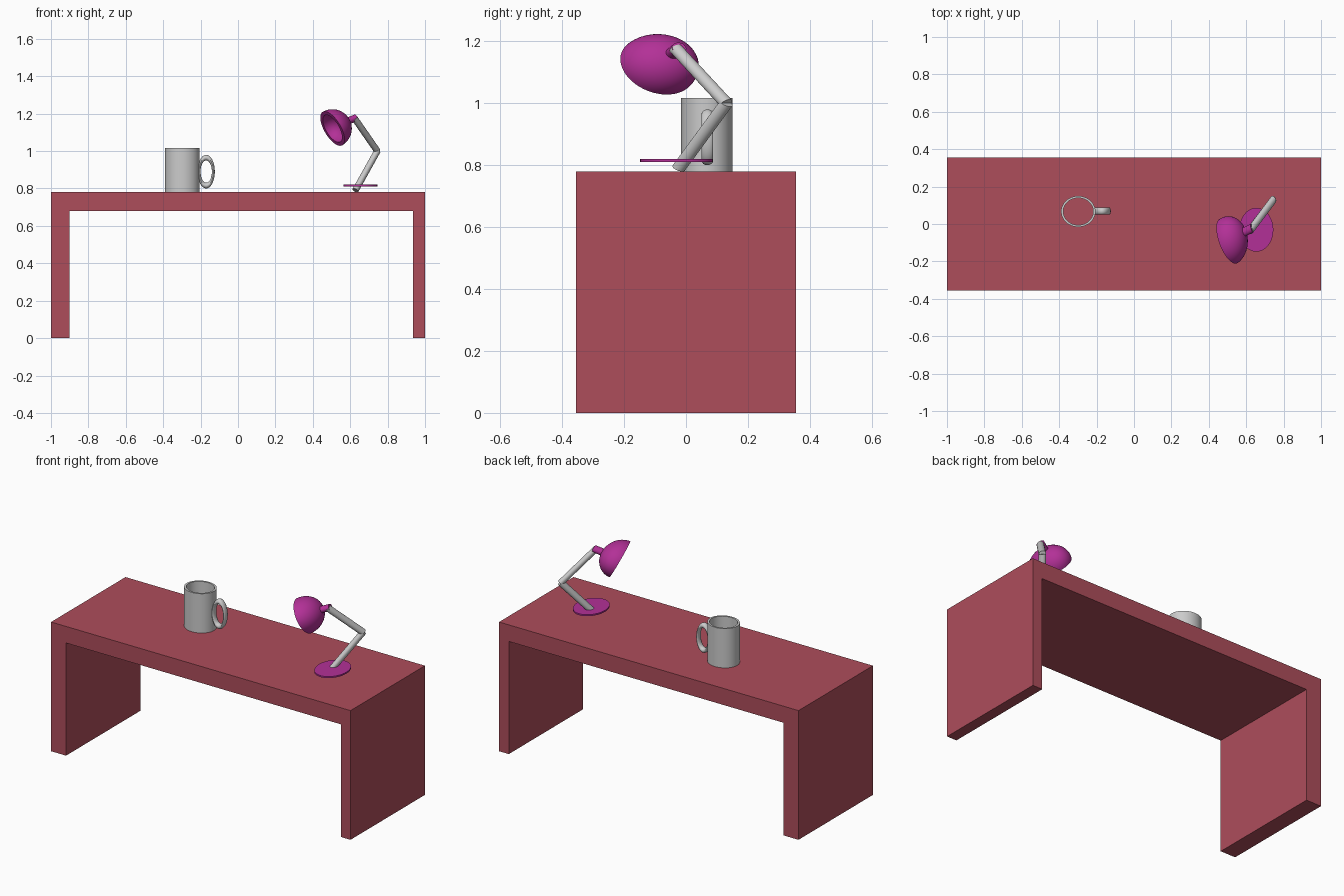
import bpy, bmesh, math
from mathutils import Matrix, Vector

if "Cube" in bpy.data.objects:
    bpy.data.objects.remove(bpy.data.objects["Cube"])

YS = 1.287  # the lamp is a round design stretched along y
STRETCH = Matrix.Diagonal((1, YS, 1, 1))


def material(name, color):
    mat = bpy.data.materials.new(name)
    mat.diffuse_color = (*color, 1)
    mat.use_nodes = True
    mat.node_tree.nodes["Principled BSDF"].inputs["Base Color"].default_value = mat.diffuse_color
    return mat


RED = material("red", (0.42, 0.075, 0.105))
PURPLE = material("purple", (0.45, 0.03, 0.31))


def finish(name, bm, mat=None, smooth=True):
    bmesh.ops.recalc_face_normals(bm, faces=bm.faces)
    mesh = bpy.data.meshes.new(name)
    bm.to_mesh(mesh)
    bm.free()
    obj = bpy.data.objects.new(name, mesh)
    bpy.context.collection.objects.link(obj)
    if mat:
        mesh.materials.append(mat)
    if smooth:
        bpy.context.view_layer.objects.active = obj
        obj.select_set(True)
        bpy.ops.object.shade_smooth_by_angle(angle=math.radians(35))
        obj.select_set(False)
    return obj


def lathe(name, profile, matrix, mat=None, steps=48, closed=False):
    """Spin (radius, height) points around z, then place with matrix."""
    bm = bmesh.new()
    verts = [bm.verts.new((r, 0, z)) for r, z in profile]
    edges = [bm.edges.new(p) for p in zip(verts, verts[1:])]
    if closed:
        edges.append(bm.edges.new((verts[-1], verts[0])))
    bmesh.ops.spin(bm, geom=verts + edges, cent=(0, 0, 0), axis=(0, 0, 1),
                   angle=math.tau, steps=steps, use_duplicate=False)
    bmesh.ops.remove_doubles(bm, verts=bm.verts, dist=1e-5)
    bm.transform(matrix)
    return finish(name, bm, mat)


def aim(center, direction):
    """Lamp-space frame at a world point with z along direction, stretched in y."""
    c = Vector((center[0], center[1] / YS, center[2]))
    return STRETCH @ Matrix.Translation(c) @ direction.to_track_quat('Z', 'Y').to_matrix().to_4x4()


def rod(name, a, b, radius, mat=None):
    d = Vector(b) - Vector(a)
    d.y /= YS
    h = d.length
    return lathe(name, [(0, 0), (radius, 0), (radius, h), (0, h)], aim(a, d), mat, 32)


# Desk: one bracket-shaped outline extruded through the depth
bm = bmesh.new()
outline = [(-1, 0), (-0.9, 0), (-0.9, 0.68), (0.935, 0.68),
           (0.935, 0), (1, 0), (1, 0.78), (-1, 0.78)]
face = bm.faces.new([bm.verts.new((x, -0.355, z)) for x, z in outline])
ext = bmesh.ops.extrude_face_region(bm, geom=[face], use_keep_orig=True)
bmesh.ops.translate(bm, vec=(0, 0.71, 0),
                    verts=[v for v in ext["geom"] if isinstance(v, bmesh.types.BMVert)])
finish("desk", bm, RED, smooth=False)

# Mug: open, slightly oval tube
lathe("mug_body", [(1, 0.78), (1, 1.017), (0.87, 1.017), (0.87, 0.78)],
      Matrix.Translation((-0.298, 0.067, 0)) @ Matrix.Diagonal((0.092, 0.083, 1, 1)),
      closed=True)

# Mug handle: tall flattened ring standing in the xz plane
ring = [(0.83 + 0.17 * math.cos(a), 0.019 * math.sin(a))
        for a in (math.tau * i / 16 for i in range(16))]
lathe("mug_handle", ring,
      Matrix.Translation((-0.17, 0.069, 0.89)) @ Matrix.Diagonal((0.046, 1, 0.09, 1))
      @ Matrix.Rotation(math.pi / 2, 4, 'X'), closed=True)

# Lamp base disc
lathe("lamp_base", [(0, 0.811), (0.091, 0.811), (0.091, 0.82), (0, 0.82)],
      Matrix.Translation((0.654, -0.031, 0)) @ STRETCH, PURPLE)

# Lamp arms
foot, elbow, head = (0.628, -0.024, 0.79), (0.745, 0.13, 1.0), (0.622, -0.034, 1.177)
rod("lamp_lower_arm", foot, elbow, 0.0175)
rod("lamp_upper_arm", elbow, head, 0.0175)

# Lamp shade: thick hemispherical bowl, dome pointing back toward the arm
R, INNER = 0.1035, 0.082
quarter = [math.pi / 2 * i / 14 for i in range(15)]
bowl = ([(R * math.sin(a), R * math.cos(a)) for a in quarter]
        + [(INNER * math.cos(a), INNER * math.sin(a)) for a in quarter])
center = (0.505, -0.0916, 1.12)
lathe("lamp_shade", bowl, aim(center, Vector((0.778, 0.428, 0.459))), PURPLE)

# Neck joining shade and arm
rod("lamp_neck", (0.581, -0.046, 1.158), (0.632, -0.022, 1.178), 0.019, PURPLE)
